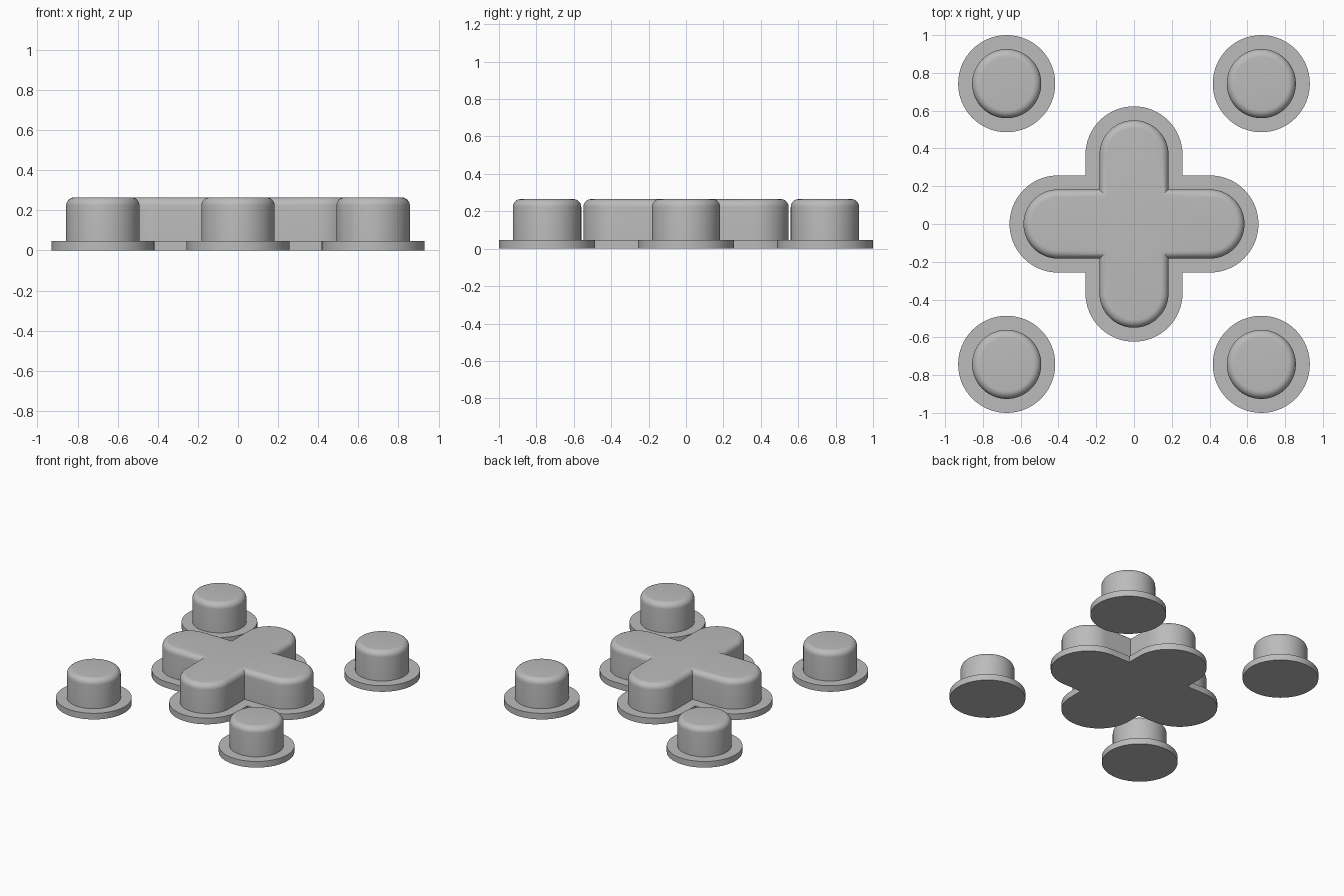
import bpy, bmesh, math

if "Cube" in bpy.data.objects:
    bpy.data.objects.remove(bpy.data.objects["Cube"])

FLANGE_R, CAP_R = 0.257, 0.183
FLANGE_H, TOP_H, FILLET = 0.046, 0.265, 0.042
ARM_X, ARM_Y = 0.402, 0.366      # centres of the rounded arm ends
SEG = 32                         # segments per half circle

grey = bpy.data.materials.new("grey_rubber")
grey.diffuse_color = (0.5, 0.5, 0.5, 1)
grey.use_nodes = True
grey.node_tree.nodes["Principled BSDF"].inputs["Base Color"].default_value = grey.diffuse_color


def circle(r):
    return [(r * math.cos(math.pi * i / SEG), r * math.sin(math.pi * i / SEG))
            for i in range(2 * SEG)]


def cross(r):
    """Plus outline with four rounded arms of half width r."""
    pts = []
    for k, length in enumerate((ARM_X, ARM_Y, ARM_X, ARM_Y)):
        c, s = round(math.cos(k * math.pi / 2)), round(math.sin(k * math.pi / 2))
        arm = [(length + r * math.cos(a), r * math.sin(a))
               for a in (math.pi * (i / SEG - 0.5) for i in range(SEG + 1))]
        arm.append((r, r))       # inner corner
        pts += [(c * x - s * y, s * x + c * y) for x, y in arm]
    return pts


# Radius and height of each ring: flange, wall, rounded top edge
profile = [(FLANGE_R, 0), (FLANGE_R, FLANGE_H), (CAP_R, FLANGE_H)]
for i in range(9):
    a = math.pi / 2 * i / 8
    profile.append((CAP_R - FILLET * (1 - math.cos(a)),
                    TOP_H - FILLET * (1 - math.sin(a))))


def loft(name, outline, x=0, y=0):
    bm = bmesh.new()
    rings = [[bm.verts.new((px, py, z)) for px, py in outline(r)] for r, z in profile]
    for lo, hi in zip(rings, rings[1:]):
        for i in range(len(lo)):
            j = (i + 1) % len(lo)
            bm.faces.new((lo[i], lo[j], hi[j], hi[i]))
    bm.faces.new(rings[0][::-1])
    bm.faces.new(rings[-1])
    mesh = bpy.data.meshes.new(name)
    bm.to_mesh(mesh)
    bm.free()
    mesh.materials.append(grey)
    ob = bpy.data.objects.new(name, mesh)
    ob.location = (x, y, 0)
    bpy.context.collection.objects.link(ob)
    bpy.ops.object.select_all(action='DESELECT')
    ob.select_set(True)
    bpy.context.view_layer.objects.active = ob
    bpy.ops.object.shade_smooth_by_angle(angle=math.radians(35))


# Central direction pad and four corner buttons
loft("direction_pad", cross)
for side, x in (("left", -0.674), ("right", 0.674)):
    for end, y in (("front", -0.743), ("back", 0.743)):
        loft(f"button_{end}_{side}", circle, x, y)
